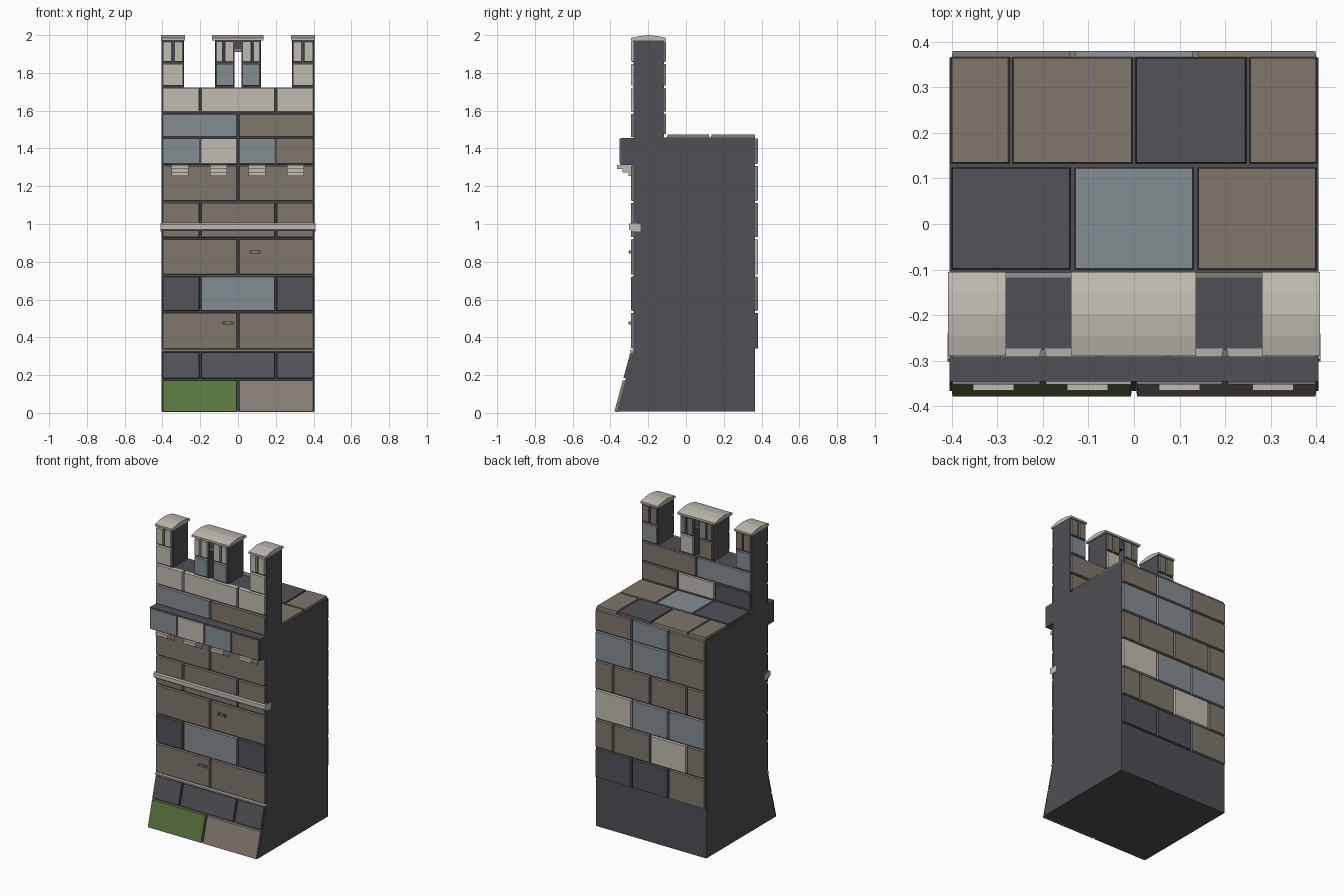
import bpy
import bmesh

if "Cube" in bpy.data.objects:
    bpy.data.objects.remove(bpy.data.objects["Cube"])

# ---- flat colours ----
COLOURS = {
    "mortar_dark": (0.080, 0.078, 0.090),
    "slate": (0.086, 0.084, 0.098),
    "taupe": (0.212, 0.184, 0.150),
    "blue_grey": (0.235, 0.270, 0.290),
    "pale_stone": (0.535, 0.505, 0.445),
    "moss_green": (0.100, 0.185, 0.052),
    "warm_grey": (0.240, 0.208, 0.178),
}
NAMES = list(COLOURS)
MATS = []
for key, rgb in COLOURS.items():
    m = bpy.data.materials.new(key)
    m.diffuse_color = (*rgb, 1.0)
    m.use_nodes = True
    m.node_tree.nodes["Principled BSDF"].inputs["Base Color"].default_value = m.diffuse_color
    MATS.append(m)
CODE = {"M": 0, "D": 1, "T": 2, "B": 3, "L": 4, "G": 5, "W": 6}


def finish(name, bm):
    bmesh.ops.recalc_face_normals(bm, faces=bm.faces[:])
    me = bpy.data.meshes.new(name)
    bm.to_mesh(me)
    bm.free()
    for m in MATS:
        me.materials.append(m)
    ob = bpy.data.objects.new(name, me)
    bpy.context.collection.objects.link(ob)
    return ob


def add_block(bm, place, u, v, d, code, taper=0.0):
    """Block spanning u, v and depth d, mapped into the model by place(u, v, d)."""
    rings = []
    for dep, t in ((d[0], 0.0), (d[1], taper)):
        a, b, c, e = u[0] + t, u[1] - t, v[0] + t, v[1] - t
        rings.append([bm.verts.new(place(*p, dep)) for p in ((a, c), (b, c), (b, e), (a, e))])
    lo, hi = rings
    faces = [lo[::-1], hi] + [(lo[i], lo[(i + 1) % 4], hi[(i + 1) % 4], hi[i]) for i in range(4)]
    for f in faces:
        bm.faces.new(f).material_index = CODE[code]


def extrude_x(name, profile, x0, x1, code):
    """Extrude a (y, z) outline along x."""
    bm = bmesh.new()
    a = [bm.verts.new((x0, y, z)) for y, z in profile]
    b = [bm.verts.new((x1, y, z)) for y, z in profile]
    n = len(profile)
    bm.faces.new(a)
    bm.faces.new(b[::-1])
    for i in range(n):
        bm.faces.new((a[i], b[i], b[(i + 1) % n], a[(i + 1) % n]))
    for f in bm.faces:
        f.material_index = CODE[code]
    return finish(name, bm)


def course(name, place, cuts, v, codes, depth=0.015, gap=0.004):
    """A row of stones between successive cuts, one colour letter each."""
    bm = bmesh.new()
    for a, b, c in zip(cuts, cuts[1:], codes):
        if c != "-":
            add_block(bm, place, (a + gap, b - gap), (v[0] + gap, v[1] - gap),
                      (-0.004, depth), c, 0.003)
    return finish(name, bm)


def box(name, x, y, z, code):
    bm = bmesh.new()
    add_block(bm, lambda u, v, d: (u, v, d), x, y, z, code)
    return finish(name, bm)


# ---- wall planes the stones sit on ----
def front(u, v, d):
    return (u, -0.277 - d, v)


def cornice(u, v, d):
    return (u, -0.343 - d, v)


def batter(u, v, d):
    return (u, -0.366 + v * 0.27 - d, v)


def back(u, v, d):
    return (u, 0.365 + d, v)


def parapet_back(u, v, d):
    return (u, -0.117 + d, v)


def roof(u, v, d):
    return (u, v, 1.458 + d)


W = 0.405
HALF = (-W, 0, W)
FIFTHS = (-W, -0.2, 0.2, W)
THIRDS = (-W, -0.135, 0.135, W)
OFFSET = (-W, -0.27, 0, 0.27, W)

# ---- solid core with sloping foot, cornice and parapet wall ----
extrude_x("tower_core", [
    (-0.366, 0.008), (0.365, 0.008), (0.365, 1.458), (-0.117, 1.458), (-0.117, 1.722),
    (-0.277, 1.722), (-0.277, 1.455), (-0.346, 1.455), (-0.346, 1.312), (-0.277, 1.312),
    (-0.277, 0.33)], -W, W, "M")

# ---- front stone courses ----
course("foot_course_lower", batter, HALF, (0.0, 0.178), "GW")
course("foot_course_upper", batter, FIFTHS, (0.178, 0.326), "DDD")
for i, (cuts, z0, z1, codes) in enumerate([
        (HALF, 0.335, 0.535, "TT"),
        (FIFTHS, 0.535, 0.727, "DBD"),
        (HALF, 0.727, 0.925, "TT"),
        (FIFTHS, 0.925, 1.117, "TTT"),
        (HALF, 1.117, 1.313, "TT"),
        (HALF, 1.455, 1.588, "BT"),
        (FIFTHS, 1.588, 1.727, "LLL")]):
    course(f"front_course_{i + 1}", front, cuts, (z0, z1), codes)
course("cornice_course", cornice, (-W, -0.2, 0, 0.2, W), (1.313, 1.456), "BLBT", 0.009)

# ---- back stone courses, listed from -x to +x ----
for i, (cuts, z0, z1, codes) in enumerate([
        (THIRDS, 0.335, 0.535, "TDD"),
        (OFFSET, 0.535, 0.727, "TLTT"),
        (THIRDS, 0.727, 0.925, "BBL"),
        (OFFSET, 0.925, 1.117, "TTTT"),
        (THIRDS, 1.117, 1.313, "TBB"),
        (THIRDS, 1.313, 1.458, "TBT")]):
    course(f"back_course_{i + 1}", back, cuts, (z0, z1), codes)

# ---- roof paving ----
course("roof_paving_front", roof, THIRDS, (-0.105, 0.129), "DBT")
course("roof_paving_back", roof, (-W, -0.27, 0, 0.25, W), (0.129, 0.37), "TTDT", gap=0.003)

# ---- back of the parapet ----
course("parapet_back_lower", parapet_back, THIRDS, (1.47, 1.59), "DLT", 0.011)
course("parapet_back_upper", parapet_back, HALF, (1.59, 1.725), "BT", 0.011)

# ---- merlons: core, facing stones and ridged caps ----
for side, s in (("left", -1), ("right", 1)):
    lo, hi = sorted((s * 0.285, s * W))
    mid = s * 0.343
    box(f"{side}_merlon_core", (lo, hi), (-0.277, -0.117), (1.72, 1.975), "M")
    course(f"{side}_merlon_front_lower", front, (lo, hi), (1.727, 1.853), "L")
    course(f"{side}_merlon_front_upper", front, (lo, mid, hi), (1.853, 1.972), "LL", gap=0.005)
    course(f"{side}_merlon_back_lower", parapet_back, (lo, hi), (1.727, 1.853), "B", 0.011)
    course(f"{side}_merlon_back_upper", parapet_back, (lo, mid, hi), (1.853, 1.972), "TT", 0.011)
    # centre merlon pier beside the arrow slit
    lo, hi = sorted((s * 0.018, s * 0.122))
    mid = s * 0.075
    box(f"centre_pier_{side}", (lo, hi), (-0.277, -0.117), (1.72, 1.975), "M")
    course(f"centre_front_lower_{side}", front, (lo, hi), (1.727, 1.853), "B")
    course(f"centre_front_upper_{side}", front, (lo, mid, hi), (1.853, 1.972), "LL")
    course(f"centre_back_lower_{side}", parapet_back, (lo, hi), (1.727, 1.853),
           "T" if s < 0 else "L", 0.011)
    course(f"centre_back_upper_{side}", parapet_back, (lo, mid, hi), (1.853, 1.972),
           "TB" if s < 0 else "TT", 0.011)

box("arrow_slit_lintel", (-0.018, 0.018), (-0.272, -0.122), (1.91, 1.975), "M")
box("arrow_slit_keystone", (-0.016, 0.016), (-0.279, -0.116), (1.912, 1.926), "B")

CAP = [(-0.29, 1.972), (-0.105, 1.972), (-0.105, 1.985), (-0.15, 1.995),
       (-0.198, 2.0), (-0.245, 1.995), (-0.29, 1.985)]
for name, x0, x1 in (("left", -0.408, -0.281), ("centre", -0.138, 0.136), ("right", 0.281, 0.408)):
    extrude_x(f"{name}_merlon_cap", CAP, x0, x1, "L")

# ---- string course band and foot ledge ----
extrude_x("string_course", [(-0.24, 0.96), (-0.24, 0.998), (-0.296, 1.006), (-0.302, 0.998),
                            (-0.302, 0.972), (-0.285, 0.96)], -0.409, 0.409, "L")
box("foot_ledge", (-W, W), (-0.296, -0.27), (0.324, 0.333), "L")

# ---- stepped corbels under the cornice ----
for i, x in enumerate((-0.308, -0.102, 0.1, 0.305)):
    extrude_x(f"corbel_{i + 1}", [
        (-0.28, 1.255), (-0.305, 1.255), (-0.305, 1.272), (-0.335, 1.272), (-0.335, 1.29),
        (-0.365, 1.29), (-0.365, 1.312), (-0.28, 1.312)], x - 0.045, x + 0.045, "L")

# ---- small bars with dark studs on two front stones ----
for i, (x, z) in enumerate(((0.09, 0.853), (-0.055, 0.475))):
    box(f"wall_bar_{i + 1}", (x - 0.03, x + 0.03), (-0.302, -0.285), (z - 0.008, z + 0.008), "T")
    for s in (-1, 1):
        box(f"wall_stud_{i + 1}_{'left' if s < 0 else 'right'}", (x + s * 0.02 - 0.005, x + s * 0.02 + 0.005),
            (-0.305, -0.29), (z - 0.005, z + 0.005), "M")
